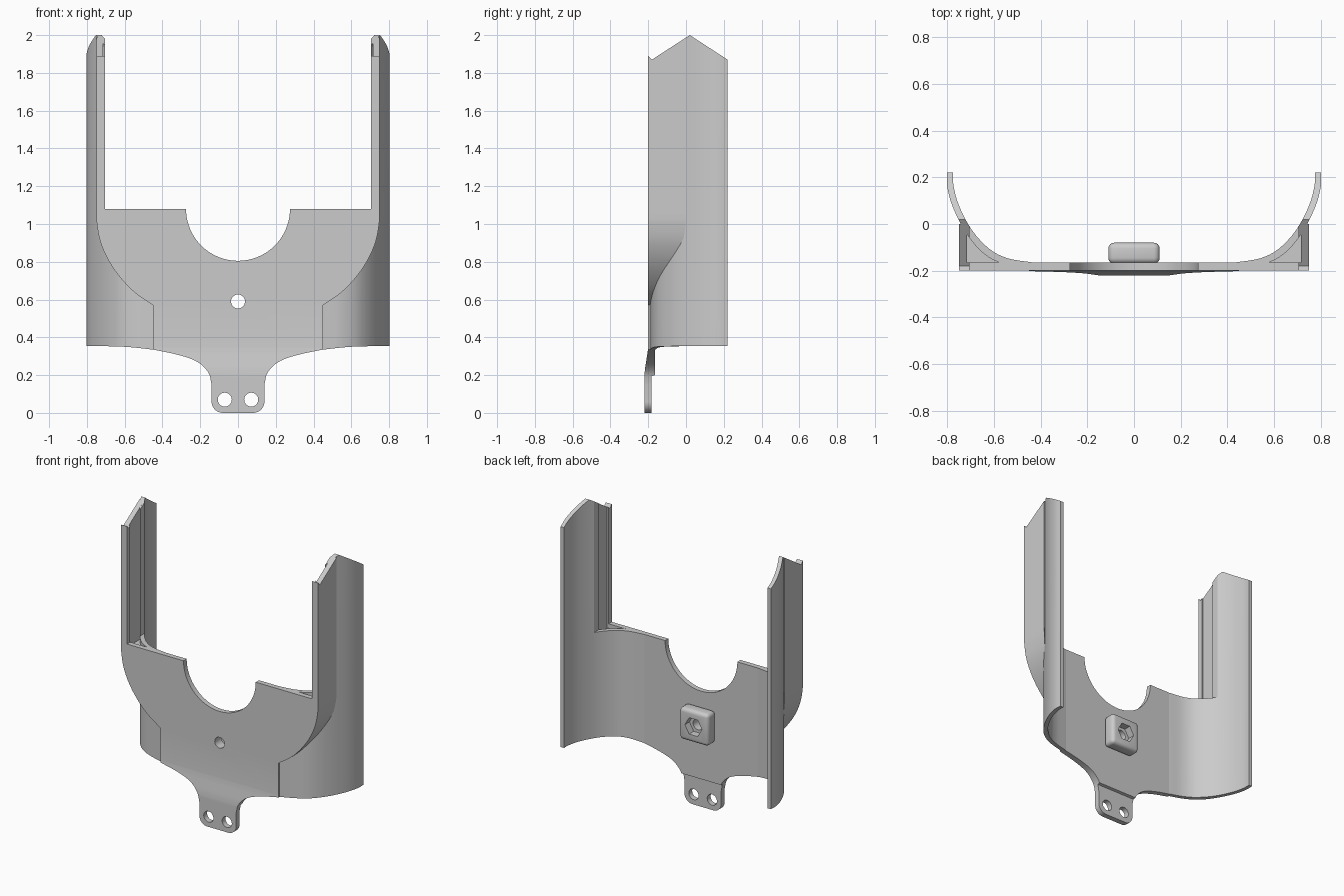
import bpy, bmesh, math
from mathutils import Vector

if "Cube" in bpy.data.objects:
    bpy.data.objects.remove(bpy.data.objects["Cube"], do_unlink=True)

grey = bpy.data.materials.new("light grey plastic")
grey.use_nodes = True
COLOUR = (0.6, 0.6, 0.6, 1)
grey.diffuse_color = COLOUR
grey.node_tree.nodes["Principled BSDF"].inputs["Base Color"].default_value = COLOUR


def curve(points, steps=4):
    """Smooth open line through the points."""
    p = [Vector(q) for q in points]
    p = [2 * p[0] - p[1]] + p + [2 * p[-1] - p[-2]]
    out = []
    for a, b, c, d in zip(p, p[1:], p[2:], p[3:]):
        for i in range(steps):
            t = i / steps
            out.append(0.5 * (2 * b + (c - a) * t + (2 * a - 5 * b + 4 * c - d) * t ** 2
                              + (3 * b - a - 3 * c + d) * t ** 3))
    return [tuple(q) for q in out + [p[-2]]]


def arc(cx, cy, r, start, end, n=24):
    angles = [math.radians(start + (end - start) * i / n) for i in range(n + 1)]
    return [(cx + r * math.cos(a), cy + r * math.sin(a)) for a in angles]


def prism(name, outline, axis, low, high, side=1):
    """Extrude a flat outline along an axis; side=-1 mirrors it in x."""
    place = {"x": lambda u, v, w: (w * side, u, v),
             "y": lambda u, v, w: (u * side, w, v),
             "z": lambda u, v, w: (u * side, v, w)}[axis]
    bm = bmesh.new()
    ends = [[bm.verts.new(place(u, v, w)) for u, v in outline] for w in (low, high)]
    n = len(outline)
    bm.faces.new(ends[0])
    bm.faces.new(ends[1][::-1])
    for i in range(n):
        j = (i + 1) % n
        bm.faces.new((ends[0][i], ends[1][i], ends[1][j], ends[0][j]))
    bmesh.ops.recalc_face_normals(bm, faces=bm.faces)
    mesh = bpy.data.meshes.new(name)
    bm.to_mesh(mesh)
    bm.free()
    mesh.materials.append(grey)
    obj = bpy.data.objects.new(name, mesh)
    bpy.context.collection.objects.link(obj)
    return obj


def select(obj):
    bpy.ops.object.select_all(action="DESELECT")
    obj.select_set(True)
    bpy.context.view_layer.objects.active = obj


def combine(obj, tool, operation):
    mod = obj.modifiers.new(operation.lower(), "BOOLEAN")
    mod.operation, mod.solver, mod.object = operation, "EXACT", tool
    select(obj)
    bpy.ops.object.modifier_apply(modifier=mod.name)
    bpy.data.objects.remove(tool, do_unlink=True)


def drill(obj, x, z, r, low=-1, high=1, sides=32):
    combine(obj, prism("drill", arc(x, z, r, 0, 360, sides)[:-1], "y", low, high), "DIFFERENCE")


def finish(obj):
    select(obj)
    bpy.ops.object.shade_smooth_by_angle(angle=math.radians(25))


# Front plate with neck, tail tab and round notch
TOP = 1.08
shoulder = curve([(0.45, 0.57), (0.55, 0.64), (0.63, 0.725), (0.69, 0.815),
                  (0.73, 0.91), (0.747, 1.0), (0.75, 1.05)])
neck = curve([(0.14, 0.15), (0.155, 0.21), (0.2, 0.26), (0.26, 0.29), (0.35, 0.315), (0.45, 0.335)])
half = arc(0.08, 0.06, 0.06, -90, 0, 8) + neck + shoulder + [(0.75, TOP)]
notch = arc(0, TOP, 0.275, 0, -180, 40)
outline = half + notch + [(-x, z) for x, z in reversed(half)]
plate = prism("front_plate", outline, "y", -0.3, 0)
thickness = [(-0.2, 1.2), (-0.165, 1.2), (-0.165, 0.2), (-0.183, 0.195), (-0.183, -0.1),
             (-0.22, -0.1)] + curve([(-0.22, 0.2), (-0.216, 0.24), (-0.205, 0.31), (-0.2, 0.35)])
combine(plate, prism("thickness", thickness, "x", -1, 1), "INTERSECT")
drill(plate, 0, 0.59, 0.037)
for x in (-0.07, 0.07):
    drill(plate, x, 0.07, 0.037)
finish(plate)

# Curved side walls, gussets and upright channels
inner = curve([(0.43, -0.165), (0.54, -0.147), (0.62, -0.106), (0.695, -0.025),
               (0.75, 0.08), (0.773, 0.165), (0.775, 0.22)])
outer = curve([(0.43, -0.193), (0.55, -0.174), (0.64, -0.13), (0.715, -0.045),
               (0.775, 0.07), (0.8, 0.16), (0.8, 0.22)])
wall_front = [(0.4, TOP), (0.4, 0.33)] + curve([(0.45, 0.335), (0.6, 0.35), (0.81, 0.355)]) + [
    (0.81, 2.1), (0.705, 2.1), (0.705, TOP)]
peak = [(-0.3, 0), (-0.3, 1.792), (0.02, 2.0), (0.3, 1.818), (0.3, 0)]
wedge = [(0.46, -0.195), (0.76, -0.195), (0.75, 0.0)] + [
    ((a[0] + b[0]) / 2, (a[1] + b[1]) / 2) for a, b in zip(inner, outer) if a[1] < -0.02][::-1]
gusset_front = shoulder + [(0.45, 1.05)]
rib = [(-0.19, 1.05), (0.0, 1.05), (0.0, 1.987), (-0.19, 1.864)]
lip = [(-0.2, 1.05), (-0.165, 1.05), (-0.165, 1.88), (-0.18, 1.87), (-0.2, 1.89)]

for side, word in ((1, "left"), (-1, "right")):
    wall = prism(word + "_side_wall", inner + outer[::-1], "z", 0, 2.2, side)
    combine(wall, prism("wall_front", wall_front, "y", -1, 1, side), "INTERSECT")
    combine(wall, prism("peak", peak, "x", -1, 1), "INTERSECT")
    gusset = prism(word + "_gusset", wedge, "z", 0.5, 1.05, side)
    combine(gusset, prism("gusset_front", gusset_front, "y", -1, 1, side), "INTERSECT")
    post = prism(word + "_post_rib", rib, "x", 0.715, 0.75, side)
    edge = prism(word + "_post_lip", lip, "x", 0.705, 0.75, side)
    for part in (wall, gusset, post, edge):
        finish(part)

# Rounded nut boss on the back, with a hexagonal pocket
boss = prism("nut_boss", [(-0.11, 0.48), (0.11, 0.48), (0.11, 0.7), (-0.11, 0.7)], "y", -0.17, -0.08)
bevel = boss.modifiers.new("round", "BEVEL")
bevel.width, bevel.segments = 0.025, 4
select(boss)
bpy.ops.object.modifier_apply(modifier="round")
base = [(-0.2, 0.4), (0.2, 0.4), (0.2, 0.8), (-0.2, 0.8)]
combine(boss, prism("trim", base, "y", -0.3, -0.166), "DIFFERENCE")
drill(boss, 0, 0.59, 0.065, -0.13, 0.1, 6)
drill(boss, 0, 0.59, 0.037)
finish(boss)
